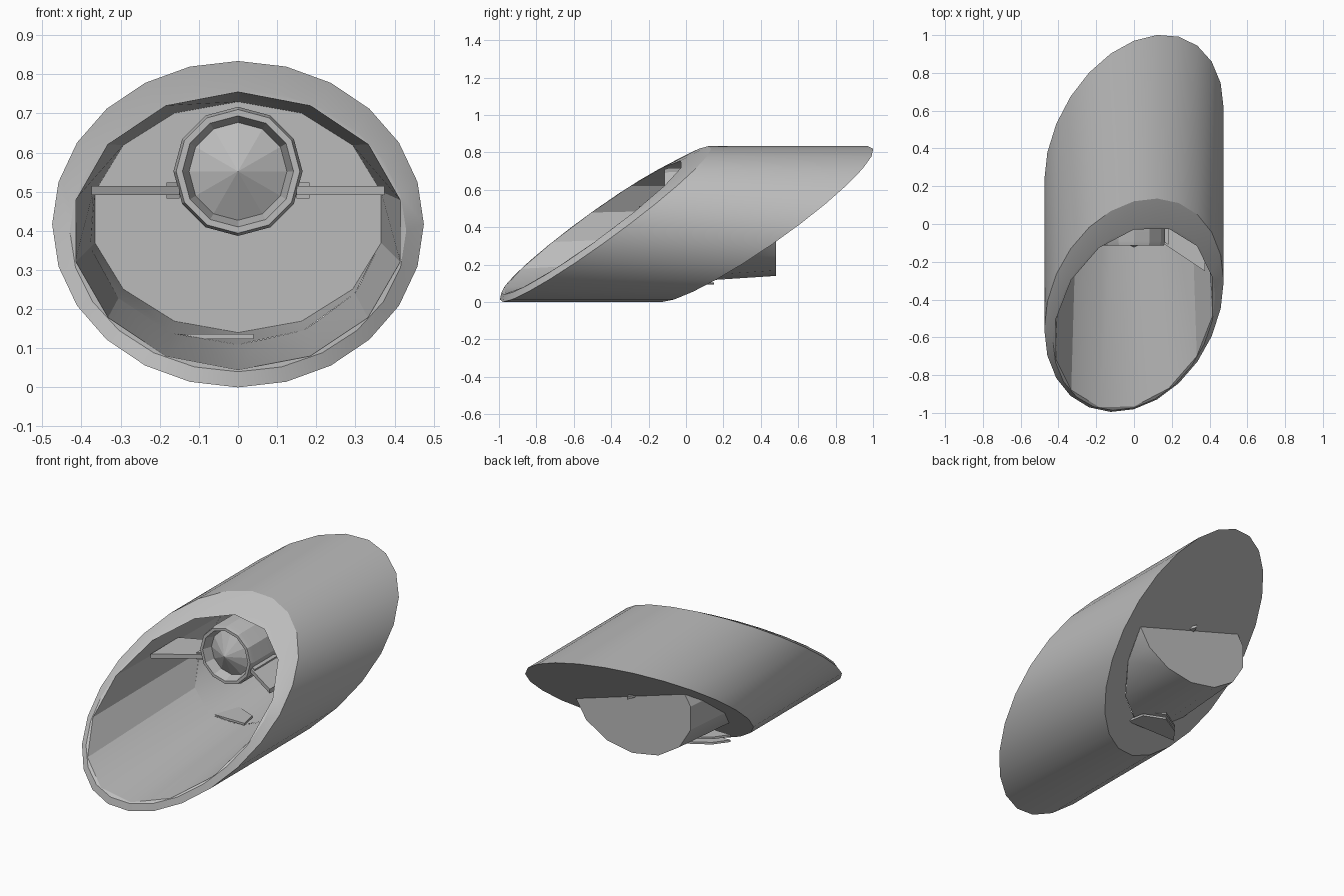
import bpy, bmesh, math
from mathutils import Vector

cube = bpy.data.objects.get("Cube")
if cube:
    bpy.data.objects.remove(cube, do_unlink=True)

grey = bpy.data.materials.new("plain grey")
grey.use_nodes = True
COLOUR = (0.5, 0.5, 0.5, 1)
grey.diffuse_color = COLOUR
grey.node_tree.nodes["Principled BSDF"].inputs["Base Color"].default_value = COLOUR

RAKE = 1.32      # how far the cut ends lean back with height
MID = 0.417


def front_y(x, z):
    return -0.43 + 0.27 * x + RAKE * (z - MID)


def back_y(x, z):
    return 0.42 + 0.4 * x + RAKE * (z - MID)


def ellipse(n, rx, rz, zc, y):
    """Ring of points; y is a number or a function of x and z."""
    pts = []
    for i in range(n):
        a = 2 * math.pi * i / n
        x, z = rx * math.sin(a), zc + rz * math.cos(a)
        pts.append(Vector((x, y(x, z) if callable(y) else y, z)))
    return pts


def finish(name, bm, angle=25):
    bmesh.ops.recalc_face_normals(bm, faces=bm.faces[:])
    me = bpy.data.meshes.new(name)
    bm.to_mesh(me)
    bm.free()
    me.materials.append(grey)
    ob = bpy.data.objects.new(name, me)
    bpy.context.collection.objects.link(ob)
    smooth(ob, angle)
    return ob


def smooth(ob, angle):
    bpy.ops.object.select_all(action='DESELECT')
    ob.select_set(True)
    bpy.context.view_layer.objects.active = ob
    bpy.ops.object.shade_smooth_by_angle(angle=math.radians(angle))


def loft(rings, start=True, end=True):
    """Skin equal rings and cap the ends."""
    bm = bmesh.new()
    vs = [[bm.verts.new(p) for p in r] for r in rings]
    n = len(rings[0])
    for a, b in zip(vs, vs[1:]):
        for i in range(n):
            j = (i + 1) % n
            bm.faces.new((a[i], a[j], b[j], b[i]))
    if start:
        bm.faces.new(vs[0])
    if end:
        bm.faces.new(vs[-1])
    return bm


def plate(name, outline, z, thick):
    """Flat plate from an outline of (x, y) corners."""
    low = [Vector((x, y, z - thick / 2)) for x, y in outline]
    high = [p + Vector((0, 0, thick)) for p in low]
    return finish(name, loft([low, high]), 10)


# Outer shell with a slightly bulging lip
SIDES = 24
body = finish("outer_shell", loft([
    ellipse(SIDES, 0.43, 0.36, 0.40, lambda x, z: front_y(x, z) - 0.045),
    ellipse(SIDES, 0.475, 0.417, MID, front_y),
    ellipse(SIDES, 0.475, 0.417, MID, back_y)]))

# Tapering duct, open at the front and closed at the back
mouth = ellipse(14, 0.425, 0.355, 0.40, lambda x, z: front_y(x, z) - 0.045)
wall = ellipse(14, 0.375, 0.295, 0.435, 0.48)
ahead = [m + (m - w) * 0.06 for m, w in zip(mouth, wall)]
cutter = finish("duct_cutter", loft([ahead, wall]))
cutter.hide_render = True

mod = body.modifiers.new("duct", 'BOOLEAN')
mod.operation = 'DIFFERENCE'
mod.solver = 'EXACT'
mod.object = cutter
bpy.context.view_layer.objects.active = body
bpy.ops.object.modifier_apply(modifier=mod.name)
smooth(body, 28)
bpy.data.objects.remove(cutter, do_unlink=True)

# Part of the duct that sticks out behind the raked back face
bm = loft([mouth, wall], start=False)
bmesh.ops.bisect_plane(bm, geom=bm.verts[:] + bm.edges[:] + bm.faces[:],
                       plane_co=(0, back_y(0, MID), MID),
                       plane_no=(-0.4, 1, -RAKE), clear_inner=True)
finish("duct_end", bm, 28)

# Hub: tube with a recessed cone in its mouth
HUB_Z = 0.552
hub = [(0.165, 0.47), (0.165, -0.09), (0.158, -0.115), (0.142, -0.115),
       (0.125, -0.06)]
finish("hub", loft([ellipse(12, r, r, HUB_Z, y) for r, y in hub]), 20)
bm = bmesh.new()
bmesh.ops.create_cone(bm, cap_ends=True, segments=12, radius1=0.125,
                      radius2=0, depth=0.065)
for v in bm.verts:
    v.co = Vector((v.co.x, -0.0925 - v.co.z, HUB_Z + v.co.y))
finish("hub_cone", bm, 5)

# Swept struts and their root blocks on both sides of the hub
for side, label in ((1, "left"), (-1, "right")):
    plate(label + "_strut", [(side * x, y) for x, y in
          ((0.15, -0.1), (0.375, -0.25), (0.375, 0.0), (0.15, 0.1))], 0.503, 0.024)
    plate(label + "_strut_root", [(side * x, y) for x, y in
          ((0.15, -0.09), (0.183, -0.11), (0.183, 0.1), (0.15, 0.1))], 0.503, 0.04)

# Thin fins under the duct and a small one above its end
for k in range(2):
    plate("lower_fin_%d" % (k + 1),
          [(-0.28, 0.0), (0.04, 0.0), (0.02, 0.1), (-0.1, 0.15), (-0.22, 0.08)],
          0.1 + 0.03 * k, 0.012)
plate("upper_fin", [(-0.04, 0.42), (0.04, 0.42), (0, 0.53)], 0.47, 0.015)
